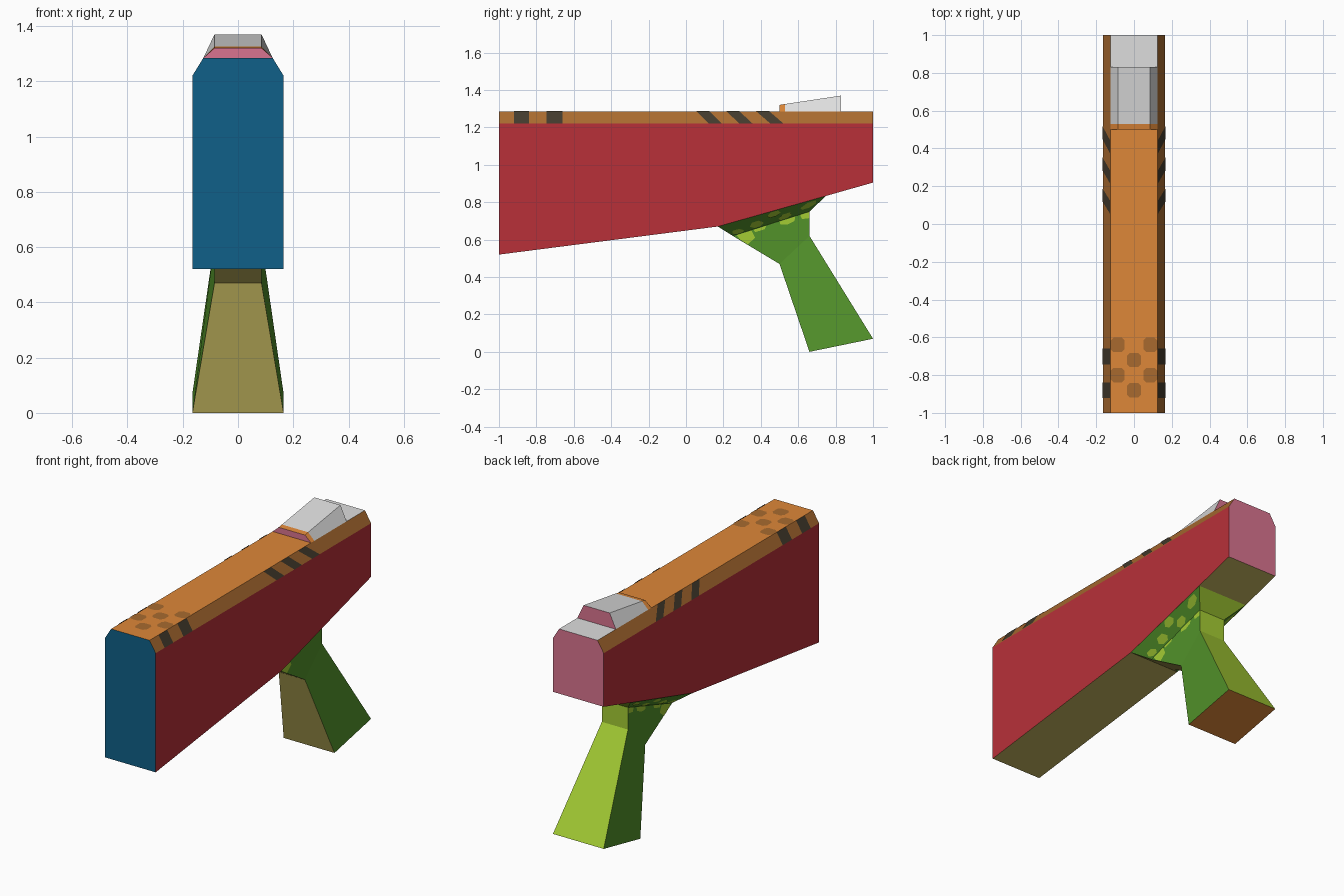
import bpy, bmesh
from mathutils import Vector

if "Cube" in bpy.data.objects:
    bpy.data.objects.remove(bpy.data.objects["Cube"])


def material(name, hexcode):
    """Flat material from an sRGB hex colour, stored as linear values."""
    mat = bpy.data.materials.new(name)
    srgb = [int(hexcode[i:i + 2], 16) / 255 for i in (0, 2, 4)]
    lin = [c / 12.92 if c <= 0.04045 else ((c + 0.055) / 1.055) ** 2.4 for c in srgb]
    mat.diffuse_color = (*lin, 1)
    mat.use_nodes = True
    mat.node_tree.nodes["Principled BSDF"].inputs["Base Color"].default_value = mat.diffuse_color
    return mat


MATS = {n: material(n, h) for n, h in {
    "red": "B83039", "blue": "106088", "pink": "DA7490", "khaki": "C0B25C",
    "orange": "DE8738", "brown": "A86A2F", "charcoal": "423A2C",
    "light grey": "DEDEDE", "green": "52922A", "lime": "A4CC34"}.items()}


def finish(name, bm, rule):
    """Make an object and colour every face by rule(normal, centre)."""
    bm.normal_update()
    names = [rule(f.normal, f.calc_center_median()) for f in bm.faces]
    slots = sorted(set(names))
    for f, n in zip(bm.faces, names):
        f.material_index = slots.index(n)
    me = bpy.data.meshes.new(name)
    bm.to_mesh(me)
    bm.free()
    for n in slots:
        me.materials.append(MATS[n])
    ob = bpy.data.objects.new(name, me)
    bpy.context.collection.objects.link(ob)
    return ob


def loft(name, sections, rule):
    """Skin a list of equal-length cross-sections and cap both ends."""
    bm = bmesh.new()
    rings = [[bm.verts.new(p) for p in s] for s in sections]
    n = len(rings[0])
    for a, b in zip(rings, rings[1:]):
        for i in range(n):
            j = (i + 1) % n
            bm.faces.new((a[i], a[j], b[j], b[i]))
    bm.faces.new(rings[0])
    bm.faces.new(rings[-1])
    bmesh.ops.recalc_face_normals(bm, faces=bm.faces)
    return finish(name, bm, rule)


def patches(name, quad, shapes, colour, mirror=True):
    """Thin painted shapes given in (u, v) on a quad, mirrored in x."""
    a, b, c, d = (Vector(p) for p in quad)
    normal = (b - a).cross(d - a).normalized()
    if normal.x + normal.z < 0 and normal.x < 0.01:
        normal.negate()
    bm = bmesh.new()
    for shape in shapes:
        pts = [a.lerp(b, u).lerp(d.lerp(c, u), v) + normal * 0.003 for u, v in shape]
        for s in (1, -1) if mirror else (1,):
            face = bm.faces.new([bm.verts.new((s * p.x, p.y, p.z)) for p in pts])
            face.normal_update()
            if face.normal.dot(Vector((s * normal.x, normal.y, normal.z))) < 0:
                face.normal_flip()
    return finish(name, bm, lambda n, c: colour)


# Main body: chamfered box with a bent underside
W, T, TOP, SHOULDER = 0.165, 0.125, 1.285, 1.22


def body_section(y, low):
    return [(-W, y, low), (W, y, low), (W, y, SHOULDER),
            (T, y, TOP), (-T, y, TOP), (-W, y, SHOULDER)]


def body_rule(n, c):
    if n.y < -0.9:
        return "blue"
    if n.y > 0.9:
        return "pink"
    if n.z < -0.5:
        return "khaki"
    if n.z > 0.9:
        return "light grey" if c.y > 0.52 else "orange"
    return "brown" if n.z > 0.2 else "red"


loft("body", [body_section(-1, 0.52), body_section(0.17, 0.67),
              body_section(0.52, 0.769), body_section(1, 0.905)], body_rule)


# Rear sight: tapered wedge with an orange leading edge
def sight_section(y, z):
    return [(-T, y, TOP), (T, y, TOP), (0.085, y, z), (-0.085, y, z)]


loft("rear_sight",
     [sight_section(0.5, 1.32), sight_section(0.53, 1.325), sight_section(0.83, 1.37)],
     lambda n, c: "pink" if abs(n.y) > 0.9 else "orange" if c.y < 0.53 else "light grey")


# Grip: flared root, narrow neck and splayed handle
def grip_section(yf, zf, yb, zb, w):
    return [(-w, yf, zf), (w, yf, zf), (w, yb, zb), (-w, yb, zb)]


def grip_rule(n, c):
    if abs(n.x) > 0.4:
        return "green"
    if c.z < 0.1:
        return "orange"
    return "lime" if n.y > 0.3 else "khaki"


loft("grip", [grip_section(0.17, 0.67, 0.75, 0.835, W),
              grip_section(0.25, 0.62, 0.66, 0.75, 0.085),
              grip_section(0.5, 0.47, 0.66, 0.62, 0.085),
              grip_section(0.66, 0.0, 1.0, 0.07, W)], grip_rule)

# Dark stripes across the chamfers: (start on lower edge, start on upper edge), u = (y + 1) / 2
chamfer = [(W, -1, SHOULDER), (W, 1, SHOULDER), (T, 1, TOP), (T, -1, TOP)]
stripes = []
for low, high, width in ((-0.92, -0.92, 0.08), (-0.745, -0.745, 0.085),
                         (0.12, 0.055, 0.07), (0.285, 0.215, 0.07), (0.45, 0.375, 0.07)):
    stripes.append([((low + 1) / 2, 0), ((low + width + 1) / 2, 0),
                    ((high + width + 1) / 2, 1), ((high + 1) / 2, 1)])
patches("chamfer_stripes", chamfer, stripes, "charcoal")

# Brown eight-sided spots on the front of the top
top = [(0, 0, TOP), (1, 0, TOP), (1, 1, TOP), (0, 1, TOP)]
spots = []
for x, y in ((-0.087, -0.64), (0.087, -0.64), (0, -0.72),
             (-0.087, -0.8), (0.087, -0.8), (0, -0.88)):
    r, k = 0.038, 0.022
    spots.append([(x + dx, y + dy) for dx, dy in (
        (r, -k), (r, k), (k, r), (-k, r), (-r, k), (-r, -k), (-k, -r), (k, -r))])
patches("top_spots", top, spots, "brown", mirror=False)

# Lime camouflage on the flared root
flare = [(0.085, 0.25, 0.62), (0.085, 0.66, 0.75), (W, 0.75, 0.835), (W, 0.17, 0.67)]
blobs = []
for u, v, r, h in ((0.1, 0.2, 0.07, 0.2), (0.33, 0.3, 0.08, 0.28), (0.52, 0.7, 0.07, 0.25),
                   (0.66, 0.25, 0.08, 0.25), (0.88, 0.6, 0.08, 0.28)):
    blobs.append([(u - r, v), (u - r / 2, v + h), (u + r / 2, v + h),
                  (u + r, v), (u + r / 2, v - h * 0.7), (u - r / 2, v - h * 0.7)])
patches("flare_camouflage", flare, blobs, "lime")

# Lime camouflage on the flat neck, given directly in (y, z)
neck = [(0.085, 0, 0), (0.085, 1, 0), (0.085, 1, 1), (0.085, 0, 1)]
patches("neck_camouflage", neck, [
    [(0.27, 0.625), (0.35, 0.65), (0.37, 0.61), (0.33, 0.575), (0.29, 0.6)],
    [(0.36, 0.653), (0.43, 0.676), (0.42, 0.655), (0.37, 0.64)],
    [(0.50, 0.698), (0.585, 0.725), (0.58, 0.70), (0.54, 0.68), (0.505, 0.68)],
    [(0.61, 0.733), (0.66, 0.749), (0.66, 0.715), (0.62, 0.71)]], "lime")
